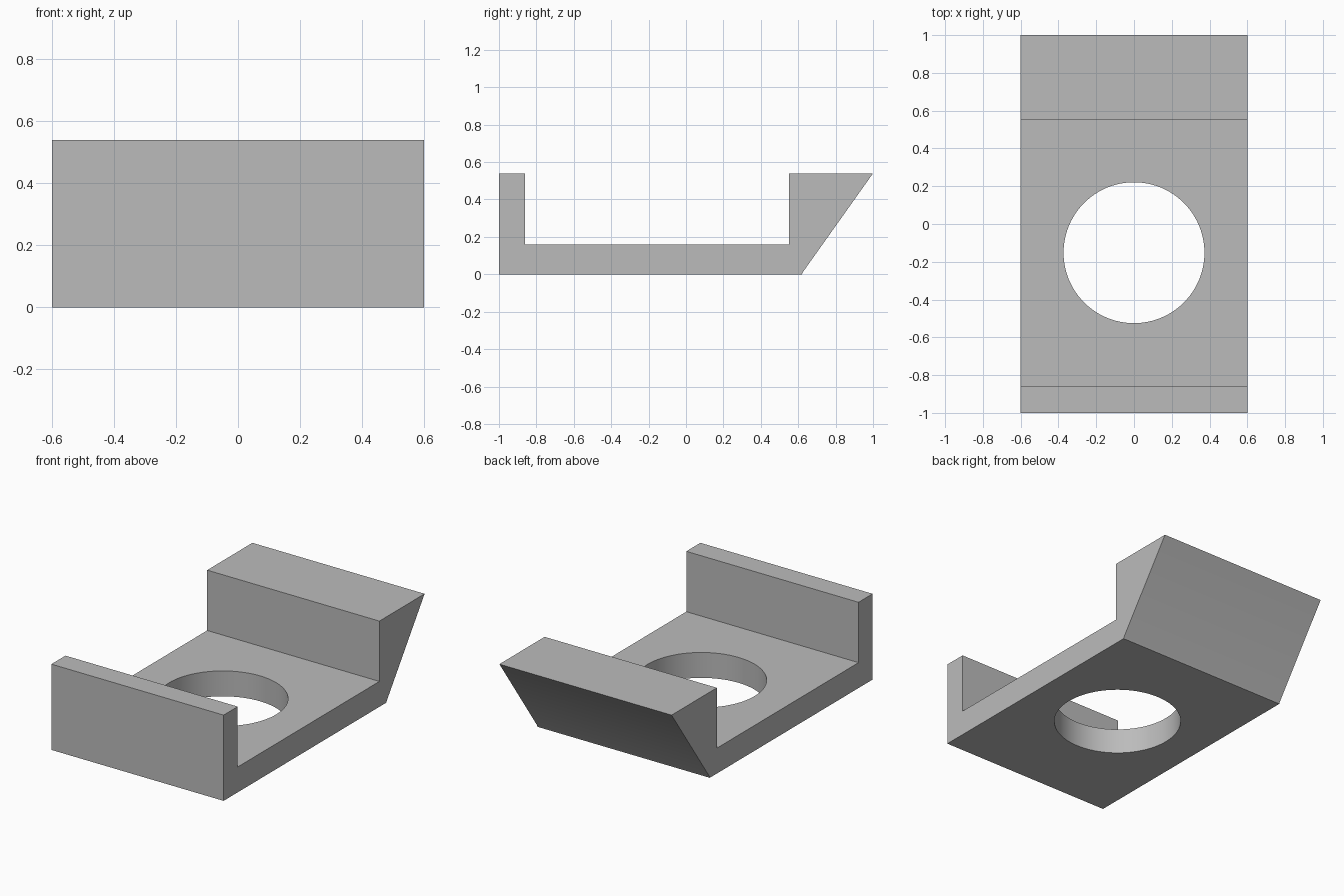
import bpy
import bmesh

if "Cube" in bpy.data.objects:
    bpy.data.objects.remove(bpy.data.objects["Cube"], do_unlink=True)

HALF_WIDTH = 0.6
HEIGHT = 0.54
FLOOR = 0.16

# Single plain grey
grey = bpy.data.materials.new("plain grey")
grey.use_nodes = True
colour = (0.5, 0.5, 0.5, 1)
grey.diffuse_color = colour
grey.node_tree.nodes["Principled BSDF"].inputs["Base Color"].default_value = colour

# Side profile (y, z): front lip, floor, overhanging rear block
profile = [(-1, 0), (0.62, 0), (0.625, 0.012), (1, HEIGHT), (0.55, HEIGHT),
           (0.55, FLOOR), (-0.86, FLOOR), (-0.86, HEIGHT), (-1, HEIGHT)]

bm = bmesh.new()
face = bm.faces.new([bm.verts.new((-HALF_WIDTH, y, z)) for y, z in profile])
side = bmesh.ops.extrude_face_region(bm, geom=[face])["geom"]
bmesh.ops.translate(bm, vec=(2 * HALF_WIDTH, 0, 0),
                    verts=[v for v in side if isinstance(v, bmesh.types.BMVert)])
bmesh.ops.recalc_face_normals(bm, faces=bm.faces)
mesh = bpy.data.meshes.new("bracket")
bm.to_mesh(mesh)
bm.free()
mesh.materials.append(grey)
bracket = bpy.data.objects.new("bracket", mesh)
bpy.context.collection.objects.link(bracket)

# Round hole through the floor
bpy.ops.mesh.primitive_cylinder_add(vertices=96, radius=0.373, depth=1,
                                    location=(0, -0.152, 0))
cutter = bpy.context.object
cutter.name = "hole_cutter"
cutter.hide_render = True
cutter.data.materials.append(grey)

cut = bracket.modifiers.new("round_hole", "BOOLEAN")
cut.operation = "DIFFERENCE"
cut.solver = "EXACT"
cut.object = cutter

bpy.ops.object.select_all(action="DESELECT")
bracket.select_set(True)
bpy.context.view_layer.objects.active = bracket
bpy.ops.object.modifier_apply(modifier=cut.name)
bpy.data.objects.remove(cutter, do_unlink=True)

# Smooth hole wall, crisp edges
bpy.ops.object.shade_smooth_by_angle(angle=0.5)
